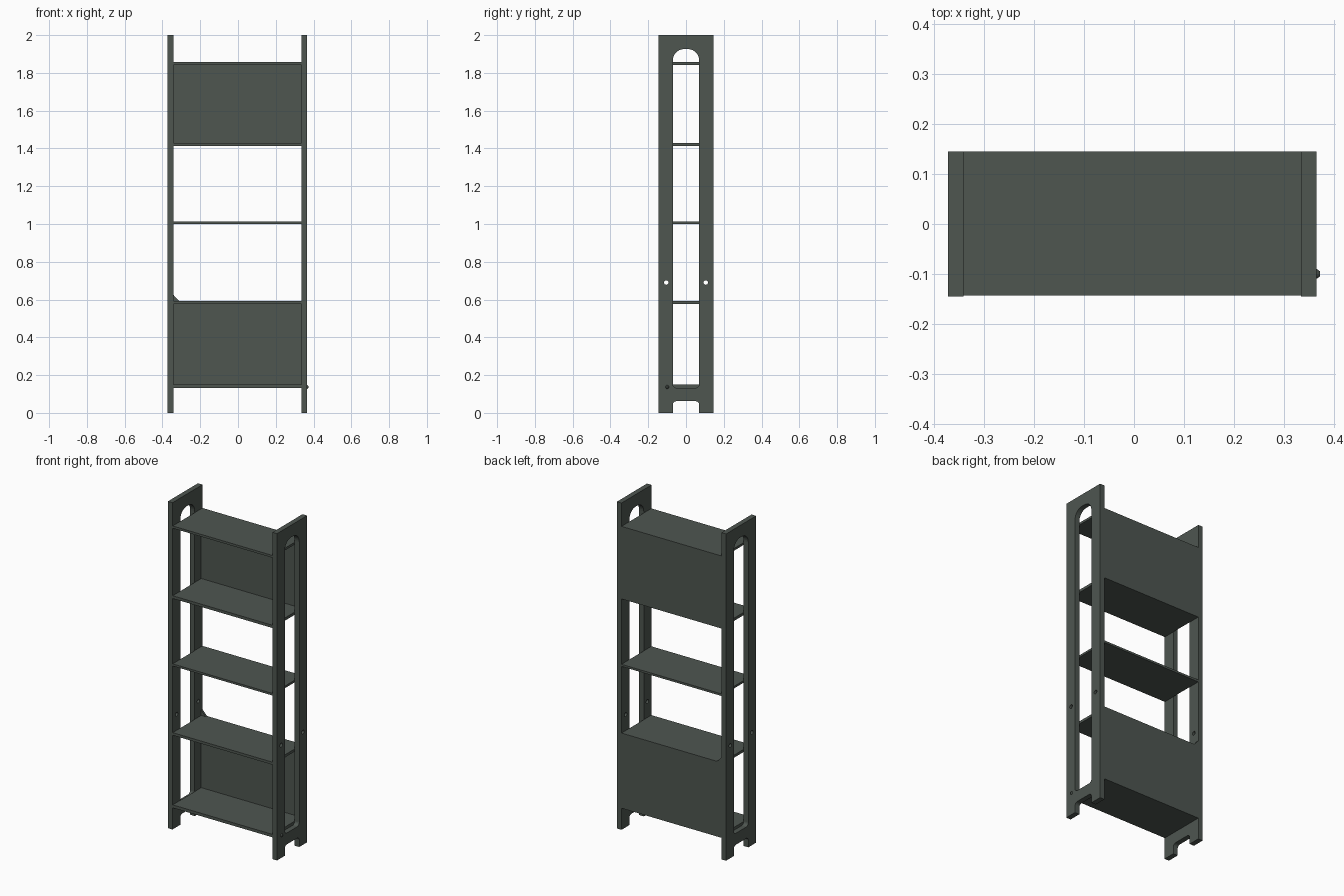
import bpy, bmesh, math
from mathutils import Matrix, Vector

if "Cube" in bpy.data.objects:
    bpy.data.objects.remove(bpy.data.objects["Cube"], do_unlink=True)

paint = bpy.data.materials.new("grey_green_paint")
colour = (0.077, 0.093, 0.081, 1)
paint.diffuse_color = colour
paint.use_nodes = True
paint.node_tree.nodes["Principled BSDF"].inputs["Base Color"].default_value = colour

DEPTH = 0.145                 # half depth of the unit
LEFT, RIGHT = 0.366, -0.373   # outer faces of the sides
THICK = 0.031


def add_mesh(name, bm):
    mesh = bpy.data.meshes.new(name)
    bmesh.ops.recalc_face_normals(bm, faces=bm.faces)
    bm.to_mesh(mesh)
    bm.free()
    mesh.materials.clear()
    mesh.materials.append(paint)
    ob = bpy.data.objects.new(name, mesh)
    bpy.context.collection.objects.link(ob)
    return ob


def box(name, lo, hi):
    lo, hi = Vector(lo), Vector(hi)
    bm = bmesh.new()
    bmesh.ops.create_cube(bm, size=1, matrix=Matrix.Translation((lo + hi) / 2)
                          @ Matrix.Diagonal((*(hi - lo), 1)))
    return add_mesh(name, bm)


def arc(cy, cz, r, start, end, steps=8):
    angles = [math.radians(start + (end - start) * i / steps) for i in range(steps + 1)]
    return [(cy + r * math.cos(a), cz + r * math.sin(a)) for a in angles]


def side_panel(name, x):
    h, foot, slot_top, slot_bottom, r, big = 0.07, 0.062, 1.926, 0.132, 0.02, 0.06
    # outline with the notch between the feet
    outline = [(-DEPTH, 0), (-h, 0)] + arc(-h + r, foot - r, r, 180, 90) \
        + arc(h - r, foot - r, r, 90, 0) + [(h, 0), (DEPTH, 0), (DEPTH, 2), (-DEPTH, 2)]
    # tall slot with an arched hand grip on top
    slot = arc(h - big, slot_top - big, big, 0, 90) + arc(big - h, slot_top - big, big, 90, 180) \
        + arc(r - h, slot_bottom + r, r, 180, 270) + arc(h - r, slot_bottom + r, r, 270, 360)
    bolt_holes = [arc(y, 0.69, 0.012, 0, 337.5, 15) for y in (-0.105, 0.105)]

    curve = bpy.data.curves.new(name + "_profile", "CURVE")
    curve.dimensions, curve.fill_mode, curve.extrude = "2D", "BOTH", THICK / 2
    for loop in [outline, slot] + bolt_holes:
        spline = curve.splines.new("POLY")
        spline.points.add(len(loop) - 1)
        for point, (y, z) in zip(spline.points, loop):
            point.co = (y, z, 0, 1)
        spline.use_cyclic_u = True
    helper = bpy.data.objects.new(name + "_profile", curve)
    mesh = bpy.data.meshes.new_from_object(helper)
    bm = bmesh.new()
    bm.from_mesh(mesh)
    bpy.data.objects.remove(helper)
    bpy.data.meshes.remove(mesh)
    bmesh.ops.remove_doubles(bm, verts=bm.verts, dist=0.0001)
    # stand the flat profile upright: local x, y, z become y, z, x
    bm.transform(Matrix(((0, 0, 1, x), (1, 0, 0, 0), (0, 1, 0, 0), (0, 0, 0, 1))))
    for face in bm.faces:
        face.smooth = False
    return add_mesh(name, bm)


side_panel("left_side", LEFT - THICK / 2)
side_panel("right_side", RIGHT + THICK / 2)
inner_l, inner_r = LEFT - THICK, RIGHT + THICK

# shelves
shelves = {"bottom_shelf": (0.132, 0.15), "lower_shelf": (0.576, 0.592),
           "middle_shelf": (1.0, 1.013), "upper_shelf": (1.413, 1.43),
           "top_shelf": (1.843, 1.857)}
for name, (z0, z1) in shelves.items():
    box(name, (inner_r, -DEPTH + 0.002, z0), (inner_l, DEPTH, z1))

# back panels closing the lowest and highest compartments
for name, low, high in (("lower_back", "bottom_shelf", "lower_shelf"),
                        ("upper_back", "upper_shelf", "top_shelf")):
    box(name, (inner_r, DEPTH - 0.012, shelves[low][1]),
        (inner_l, DEPTH, shelves[high][0]))

# small corner gusset above the lower shelf
bm = bmesh.new()
corner = [(inner_r, 0.592), (inner_r + 0.03, 0.592), (inner_r, 0.625)]
face = bm.faces.new([bm.verts.new((x, DEPTH - 0.012, z)) for x, z in corner])
moved = bmesh.ops.extrude_face_region(bm, geom=[face])["geom"]
bmesh.ops.translate(bm, vec=(0, 0.012, 0),
                    verts=[v for v in moved if isinstance(v, bmesh.types.BMVert)])
add_mesh("corner_gusset", bm)

# screw head low on the left side
bm = bmesh.new()
bmesh.ops.create_cone(bm, cap_ends=True, segments=12, radius1=0.01, radius2=0.005, depth=0.007,
                      matrix=Matrix.Translation((LEFT + 0.0035, -0.1, 0.137))
                      @ Matrix.Rotation(math.pi / 2, 4, "Y"))
add_mesh("screw_head", bm)
